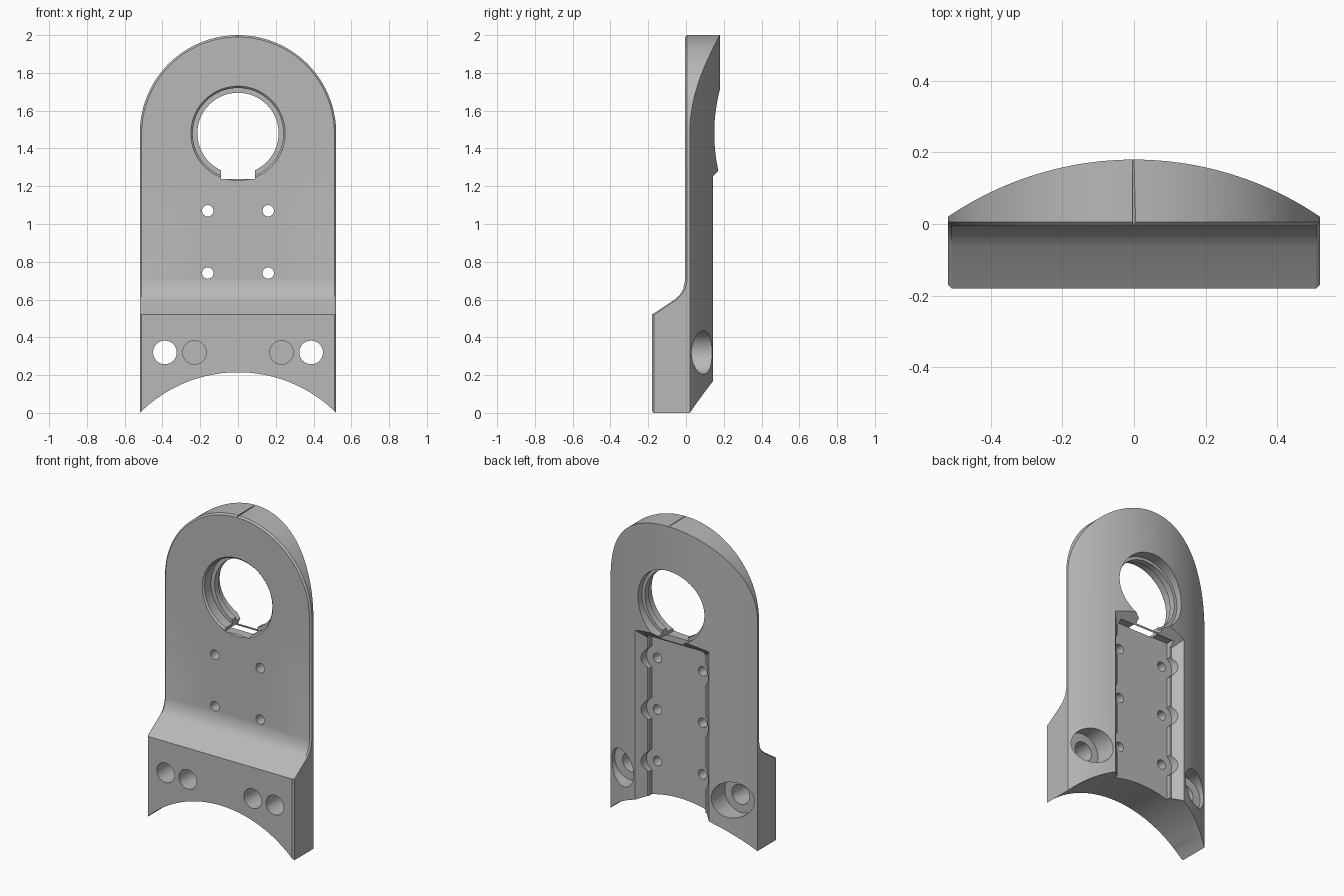
import bpy, bmesh, math
from mathutils import Matrix

if "Cube" in bpy.data.objects:
    bpy.data.objects.remove(bpy.data.objects["Cube"])

grey = bpy.data.materials.new("machined_grey")
grey.use_nodes = True
colour = (0.48, 0.48, 0.48, 1)
grey.diffuse_color = colour
grey.node_tree.nodes["Principled BSDF"].inputs["Base Color"].default_value = colour


def finish(name, bm):
    bmesh.ops.recalc_face_normals(bm, faces=bm.faces[:])
    mesh = bpy.data.meshes.new(name)
    bm.to_mesh(mesh)
    bm.free()
    obj = bpy.data.objects.new(name, mesh)
    bpy.context.collection.objects.link(obj)
    mesh.materials.append(grey)
    return obj


def loft(name, sections):
    """Closed solid through equally long point loops."""
    bm = bmesh.new()
    loops = [[bm.verts.new(p) for p in s] for s in sections]
    n = len(loops[0])
    for a, b in zip(loops, loops[1:]):
        for i in range(n):
            j = (i + 1) % n
            bm.faces.new((a[i], a[j], b[j], b[i]))
    bm.faces.new(loops[0])
    bm.faces.new(loops[-1])
    return finish(name, bm)


def bore(name, x, z, y0, y1, r0, r1=None, segments=48):
    """Round solid along y from radius r0 at y0 to r1 at y1."""
    bm = bmesh.new()
    bmesh.ops.create_cone(bm, cap_ends=True, segments=segments, radius1=r0,
                          radius2=r0 if r1 is None else r1, depth=y1 - y0)
    # cone axis +z is turned to +y
    turn = Matrix.Rotation(-math.pi / 2, 4, "X")
    bm.transform(Matrix.Translation((x, (y0 + y1) / 2, z)) @ turn)
    return finish(name, bm)


def rect(y, half, low, high):
    return [(-half, y, low), (half, y, low), (half, y, high), (-half, y, high)]


HALF, TOP, EDGE, FRONT = 0.52, 1.48, 0.01, -0.005


def row(outer, z_out, inner, z_in, front):
    side = [(outer, 0.3, z_out), (outer, front + EDGE, z_out), (inner, front, z_in)]
    return side + [(-x, y, z) for x, y, z in reversed(side)]


# Body: stepped foot blending into a round-topped plate, front rim chamfered
rows = [row(HALF, z, HALF - EDGE, z, f) for z, f in
        [(-0.1, -0.18), (0.52, -0.18), (0.6, -0.06), (0.625, -0.033),
         (0.655, -0.015), (0.7, FRONT)]]
for i in range(41):
    t = math.radians(89.5) * i / 40
    c, s = math.cos(t), math.sin(t)
    rows.append(row(HALF * c, TOP + HALF * s,
                    (HALF - EDGE) * c, TOP + (HALF - EDGE) * s, FRONT))
body = loft("mounting_bracket", rows)


def combine(tool, operation="DIFFERENCE"):
    tool.hide_render = True
    mod = body.modifiers.new("cut", "BOOLEAN")
    mod.operation, mod.solver, mod.object = operation, "EXACT", tool
    bpy.context.view_layer.objects.active = body
    bpy.ops.object.modifier_apply(modifier=mod.name)
    bpy.data.objects.remove(tool)


# Curved back
bm = bmesh.new()
bmesh.ops.create_cone(bm, cap_ends=True, segments=256, radius1=0.925,
                      radius2=0.925, depth=6)
bm.transform(Matrix.Translation((0, -0.745, 0)))
combine(finish("back_curve", bm), "INTERSECT")

# Arched underside with a chamfered front edge
combine(bore("arch", 0, -0.521, -0.5, 0.5, 0.736, segments=160))
combine(bore("arch_chamfer", 0, -0.521, -0.2, -0.17, 0.756, 0.726, 160))

# Chamfered channel in the back
combine(loft("channel", [rect(0.06, 0.2, -0.3, 1.24), rect(0.12, 0.2, -0.3, 1.24)]))
combine(loft("channel_flare", [rect(0.09, 0.21, -0.3, 1.2),
                               rect(0.25, 0.37, -0.3, 1.36)]))

# Large stepped hole with an inner lip that is open at the bottom
combine(bore("hole_front", 0, TOP, -0.1, 0.07, 0.24, segments=64))
combine(bore("hole_chamfer", 0, TOP, -0.025, 0.006, 0.27, 0.239, 64))
combine(bore("hole_lip", 0, TOP, -0.2, 0.3, 0.215, segments=64))
combine(bore("hole_back", 0, TOP, 0.11, 0.3, 0.235, segments=64))
combine(loft("lip_gap", [rect(-0.05, 0.09, 1.238, 1.4), rect(0.3, 0.09, 1.238, 1.4)]))

for side in (-1, 1):
    # Screw holes with clearance pockets along the channel
    for z, start in ((1.07, -0.3), (0.74, -0.3), (0.41, -0.06)):
        combine(bore("screw_hole", side * 0.16, z, start, 0.1, 0.03, segments=32))
        combine(bore("screw_pocket", side * 0.16, z, 0.0605, 0.3, 0.077))
    # Foot: counterbored bolt holes and blind pin holes
    combine(bore("bolt_hole", side * 0.387, 0.32, -0.3, 0.3, 0.0625))
    combine(bore("bolt_counterbore", side * 0.39, 0.32, 0.0, 0.3, 0.115))
    combine(bore("pin_hole", side * 0.23, 0.32, -0.3, -0.03, 0.0625))

# Smooth curves, keep machined edges sharp
bpy.ops.object.select_all(action="DESELECT")
body.select_set(True)
bpy.context.view_layer.objects.active = body
bpy.ops.object.shade_smooth_by_angle(angle=math.radians(25))
